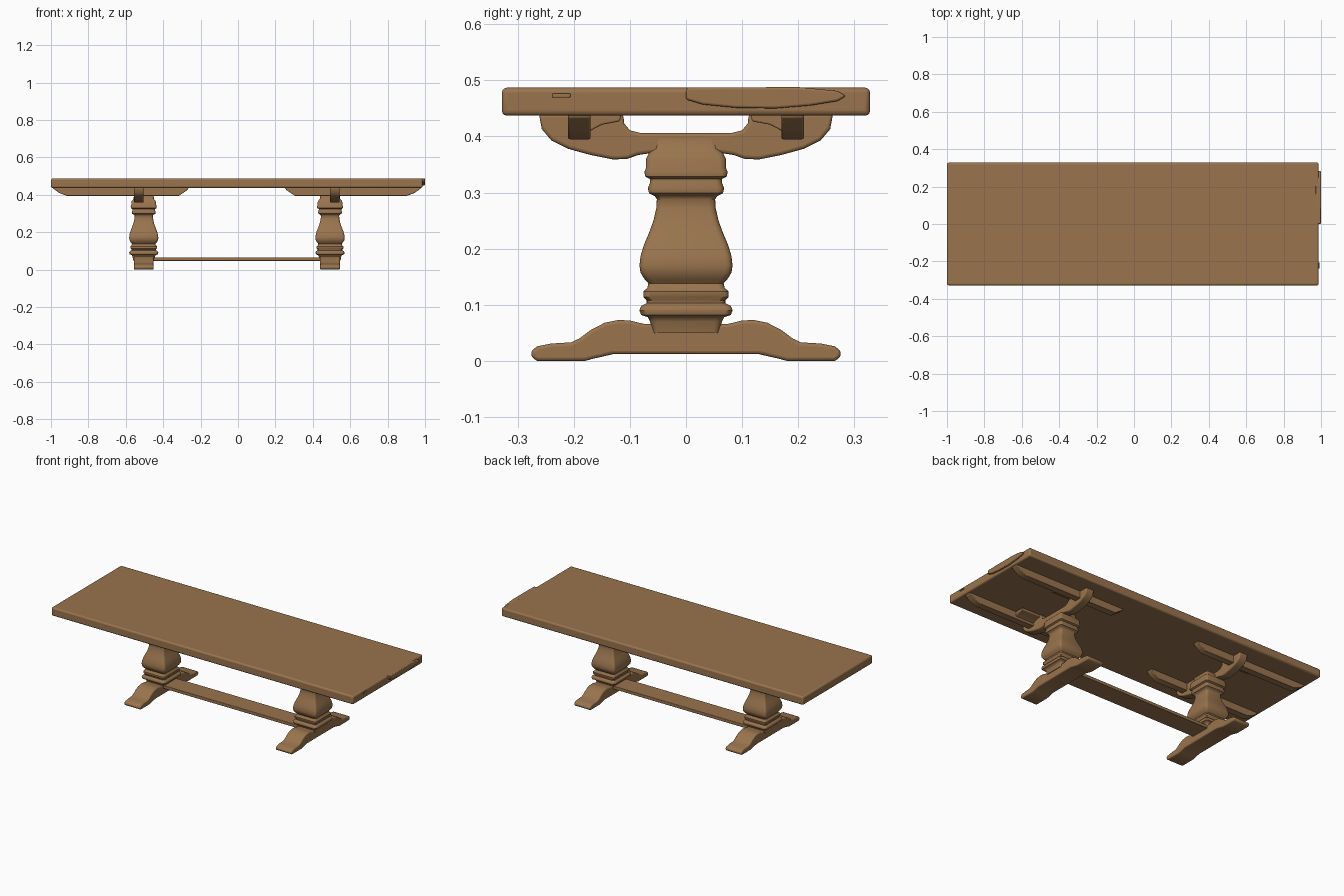
import bpy, bmesh, math
from mathutils import Vector

if "Cube" in bpy.data.objects:
    bpy.data.objects.remove(bpy.data.objects["Cube"])

wood = bpy.data.materials.new("brown wood")
wood.diffuse_color = (0.32, 0.175, 0.075, 1)
wood.use_nodes = True
wood.node_tree.nodes["Principled BSDF"].inputs["Base Color"].default_value = wood.diffuse_color
SHIFT = -0.006   # the whole base sits slightly left of centre


def finish(name, bm, bevel=0.0, segs=3):
    bmesh.ops.recalc_face_normals(bm, faces=bm.faces)
    me = bpy.data.meshes.new(name)
    bm.to_mesh(me)
    bm.free()
    me.materials.append(wood)
    ob = bpy.data.objects.new(name, me)
    bpy.context.scene.collection.objects.link(ob)
    if bevel:
        m = ob.modifiers.new("round", 'BEVEL')
        m.width, m.segments = bevel, segs
        m.limit_method, m.angle_limit = 'ANGLE', math.radians(50)
    bpy.ops.object.select_all(action='DESELECT')
    ob.select_set(True)
    bpy.context.view_layer.objects.active = ob
    bpy.ops.object.shade_smooth_by_angle(angle=math.radians(45))
    return ob


def prism(name, pts, axis, a, b, bevel=0.0):
    """Extrude an outline along x (points are y,z) or along y (points are x,z)."""
    bm = bmesh.new()
    if axis == 'x':
        vs = [bm.verts.new((a, p, q)) for p, q in pts]
        step = Vector((b - a, 0, 0))
    else:
        vs = [bm.verts.new((p, a, q)) for p, q in pts]
        step = Vector((0, b - a, 0))
    f = bm.faces.new(vs)
    ext = bmesh.ops.extrude_face_region(bm, geom=[f], use_keep_orig=True)
    bmesh.ops.translate(bm, vec=step, verts=[g for g in ext['geom'] if isinstance(g, bmesh.types.BMVert)])
    return finish(name, bm, bevel)


def box(name, x0, x1, y0, y1, z0, z1, bevel=0.0):
    return prism(name, [(x0, z0), (x1, z0), (x1, z1), (x0, z1)], 'y', y0, y1, bevel)


def mirrored(half):
    return half + [(-y, z) for y, z in reversed(half)]


def column(name, cx, profile):
    """Loft rounded squares through (half width, z) pairs."""
    bm = bmesh.new()
    rings = []
    for w, z in profile:
        r, ring = 0.012, []
        for k in range(4):
            mid = math.pi / 4 + k * math.pi / 2
            sx, sy = math.copysign(1, math.cos(mid)), math.copysign(1, math.sin(mid))
            for s in range(5):
                a = k * math.pi / 2 + s * math.pi / 8
                x = sx * (w - r) + r * math.cos(a)
                y = sy * (w - r) + r * math.sin(a)
                ring.append(bm.verts.new((cx + x * 0.94, y, z)))
        rings.append(ring)
    for lo, hi in zip(rings, rings[1:]):
        for i in range(len(lo)):
            j = (i + 1) % len(lo)
            bm.faces.new((lo[i], lo[j], hi[j], hi[i]))
    bm.faces.new(rings[0])
    bm.faces.new(rings[-1])
    return finish(name, bm)


# Table top
box("table_top", -1, 0.987, -0.328, 0.328, 0.437, 0.487, 0.009)

# Raised patches on the right end
lip = [(0.0, 0.487), (0.0, 0.466), (0.03, 0.457), (0.09, 0.451), (0.16, 0.45), (0.22, 0.455),
       (0.27, 0.463), (0.285, 0.472), (0.27, 0.481), (0.2, 0.488)]
prism("end_lip", lip, 'x', 0.97, 0.9995, 0.004)
box("end_chip", 0.97, 0.991, -0.238, -0.206, 0.469, 0.477, 0.002)

# Outlines
col = [(.06, .05), (.064, .07), (.068, .078), (.08, .082), (.083, .09), (.08, .098), (.07, .103),
       (.07, .108), (.076, .114), (.076, .124), (.069, .13), (.067, .138), (.074, .146), (.081, .157),
       (.083, .17), (.081, .187), (.075, .207), (.066, .228), (.058, .25), (.053, .272), (.052, .288),
       (.056, .294), (.066, .299), (.068, .308), (.064, .318), (.064, .324), (.073, .329), (.074, .337),
       (.071, .345), (.071, .36), (.066, .37), (.058, .378), (.056, .396)]
foot = mirrored([(.13, .012), (.165, .004), (.18, 0), (.265, 0), (.275, .006), (.276, .018), (.265, .026),
                 (.24, .031), (.205, .033), (.19, .04), (.17, .055), (.145, .068), (.12, .073),
                 (.1, .072), (.075, .066)])
arm = mirrored([(.065, .37), (.085, .367), (.105, .36), (.13, .359), (.17, .367), (.21, .378), (.24, .393),
                (.257, .413), (.262, .44), (.112, .44), (.11, .423), (.1, .411), (.08, .406)])

for s, side in ((-1, "left"), (1, "right")):
    cx = SHIFT + s * 0.498
    # Pedestal: foot, turned square column, curved arm
    prism(side + "_foot", foot, 'x', cx - 0.053, cx + 0.053, 0.006)
    column(side + "_column", cx, col)
    ax = cx + s * 0.026
    prism(side + "_arm", arm, 'x', ax - 0.026, ax + 0.026, 0.006)
    for t, where in ((-1, "front"), (1, "back")):
        # Long runners with tapered ends below the top
        run = [(SHIFT + s * x, z) for x, z in
               ((.255, .44), (.265, .425), (.31, .395), (.91, .395), (.95, .41), (.983, .434), (.983, .44))]
        prism(f"{side}_{where}_runner", run, 'y', t * 0.19 - 0.02, t * 0.19 + 0.02, 0.004)
        # Small wedge blocks joining runner and arm
        wedge = [(t * y, z) for y, z in ((.18, .44), (.18, .405), (.15, .421), (.118, .427), (.115, .44))]
        x0 = cx + s * 0.04
        prism(f"{side}_{where}_wedge", wedge, 'x', x0, x0 + s * 0.13, 0.003)

# Stretcher board between the feet
box("stretcher", SHIFT - 0.47, SHIFT + 0.47, -0.058, 0.058, 0.047, 0.066, 0.003)
